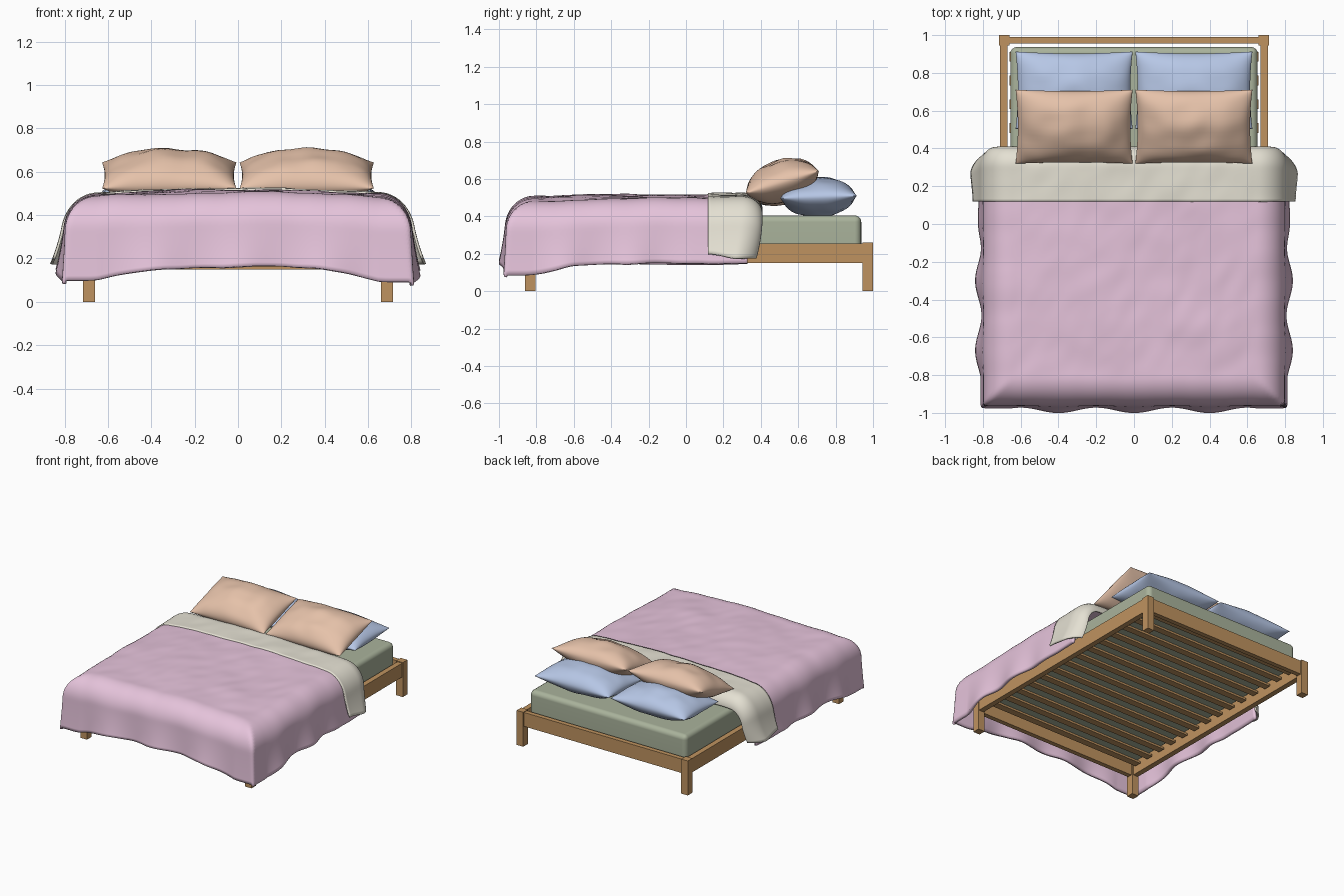
import bpy, bmesh
from math import sin, cos, pi, radians, copysign
from mathutils import Vector, Matrix, noise

cube = bpy.data.objects.get("Cube")
if cube:
    bpy.data.objects.remove(cube, do_unlink=True)


def material(name, rgb):
    m = bpy.data.materials.new(name)
    m.use_nodes = True
    m.diffuse_color = (*rgb, 1)
    m.node_tree.nodes["Principled BSDF"].inputs["Base Color"].default_value = (*rgb, 1)
    return m


WOOD = material("oak wood", (0.52, 0.29, 0.115))
GREEN = material("sage green", (0.40, 0.45, 0.33))
PINK = material("soft pink", (0.79, 0.55, 0.71))
CREAM = material("cream", (0.78, 0.75, 0.65))
PEACH = material("peach", (0.79, 0.54, 0.40))
BLUE = material("pale blue", (0.47, 0.57, 0.79))


def finish(name, bm, mat, smooth=False):
    mesh = bpy.data.meshes.new(name)
    bm.to_mesh(mesh)
    bm.free()
    mesh.materials.append(mat)
    ob = bpy.data.objects.new(name, mesh)
    bpy.context.collection.objects.link(ob)
    if smooth:
        for p in mesh.polygons:
            p.use_smooth = True
    return ob


def box(name, x, y, z, mat, smooth=False):
    """Box from three (min, max) ranges."""
    bm = bmesh.new()
    size = Vector((x[1] - x[0], y[1] - y[0], z[1] - z[0]))
    mid = Vector((sum(x), sum(y), sum(z))) / 2
    bmesh.ops.create_cube(bm, size=1, matrix=Matrix.Translation(mid) @ Matrix.Diagonal(size).to_4x4())
    return finish(name, bm, mat, smooth)


def sheet(name, nu, nv, func, mat, thickness):
    """Cloth grid: func maps u, v in 0..1 to a point; thickened inward."""
    bm = bmesh.new()
    g = [[bm.verts.new(func(i / nu, j / nv)) for j in range(nv + 1)] for i in range(nu + 1)]
    for i in range(nu):
        for j in range(nv):
            bm.faces.new((g[i][j], g[i + 1][j], g[i + 1][j + 1], g[i][j + 1]))
    ob = finish(name, bm, mat, True)
    mod = ob.modifiers.new("thickness", "SOLIDIFY")
    mod.thickness = thickness
    mod.offset = -1


def ease(x, lo, hi):
    t = min(1, max(0, (x - lo) / (hi - lo)))
    return t * t * (3 - 2 * t)


def bend(d, r):
    """Outward and downward travel of cloth rolled over an edge of radius r."""
    if d < r * pi / 2:
        return r * sin(d / r), r * (1 - cos(d / r))
    return r, r + d - r * pi / 2


# Bed frame: legs, rails and slats
for side, s in (("left", 1), ("right", -1)):
    xs = sorted((s * 0.66, s * 0.715))
    box(f"back_leg_{side}", xs, (0.945, 1.0), (0, 0.26), WOOD)
    box(f"front_leg_{side}", xs, (-0.86, -0.805), (0, 0.26), WOOD)
    box(f"side_rail_{side}", sorted((s * 0.67, s * 0.71)), (-0.81, 0.95), (0.15, 0.255), WOOD)
box("head_rail", (-0.665, 0.665), (0.955, 0.99), (0.15, 0.255), WOOD)
box("foot_rail", (-0.665, 0.665), (-0.85, -0.815), (0.15, 0.255), WOOD)
SLATS = 14
for k in range(SLATS):
    y = -0.745 + 1.63 * k / (SLATS - 1)
    box(f"slat_{k + 1}", (-0.66, 0.66), (y - 0.026, y + 0.026), (0.2, 0.215), WOOD)

# Mattress
mattress = box("mattress", (-0.655, 0.655), (-0.8, 0.937), (0.215, 0.405), GREEN, True)
mod = mattress.modifiers.new("soft_edges", "BEVEL")
mod.width = 0.035
mod.segments = 4
mattress.modifiers.new("normals", "WEIGHTED_NORMAL")

# Duvet draped over the sides and foot
CORE_X, CORE_Y = 0.645, -0.81


def top_height(x, y):
    dome = 0.02 * (1 - (x / CORE_X) ** 2) - 0.01 * ease(-y, 0.5, 0.8)
    lumps = 0.01 * noise.noise(Vector((x * 3, y * 4 + x * 2, 0.3)))
    return 0.495 + dome + lumps + 0.004 * noise.noise(Vector((x * 9, y * 8 - x * 5, 2.1)))


def duvet_point(u, v):
    a = (2 * u - 1) * (CORE_X + 0.435)
    b = CORE_Y - 0.43 + v * (0.33 - CORE_Y + 0.43)
    cx, cy = max(-CORE_X, min(CORE_X, a)), max(CORE_Y, b)
    da, db = abs(a - cx), cy - b
    z = top_height(cx, cy)
    d = (da ** 24 + db ** 24) ** (1 / 24)
    if d == 0:
        return cx, cy, z
    wx, wy = da / d, db / d
    out, drop = bend(d, 0.15)
    f = min(1.05, (drop / 0.34) ** 2)
    side_wave = 0.028 + 0.016 * cos(2 * pi * (cy + 0.3) / 0.37) * ease(-cy, -0.1, 0.2)
    foot_wave = 0.026 + 0.014 * cos(2 * pi * cx / 0.4)
    x = cx + copysign(1, a) * wx * (out + f * side_wave)
    y = cy - wy * (out + f * foot_wave)
    z -= drop + 0.045 * f * ease(abs(x), 0.35, 0.7) * ease(-y, 0.58, 0.86)
    return x, y, z


sheet("duvet", 100, 90, duvet_point, PINK, 0.02)


# Folded-back band at the head of the duvet
def fold_point(u, v):
    a = 2 * u - 1
    b = 0.118 + 0.292 * sin(v * pi / 2)
    s = max(0, min(1, (b - 0.3) / 0.11))
    inset = 0.095 * (1 - (1 - s * s) ** 0.5)
    r = 0.153 - 0.6 * inset
    core = 0.6
    cx = max(-1, min(1, a / core)) * CORE_X
    z = top_height(cx, b) + 0.007 - inset
    g = max(0, (abs(a) - core) / (1 - core))
    length = r * pi / 2 + z - r - (0.2 - 0.025 * ease(b, 0.12, 0.33))
    out, drop = bend(g * length, r)
    f = (drop / 0.32) ** 2
    x = cx + copysign(1, a) * (out + 0.065 * f)
    return x, b - 0.06 * f * (b - 0.118) / 0.292, z - drop


sheet("duvet_fold", 100, 30, fold_point, CREAM, 0.012)


# Pillows: two domed skins sharing a pinched seam
def pillow(name, centre, half, tilt, mat, seed):
    n, m = 36, 26
    bm = bmesh.new()
    turn = Matrix.Translation(centre) @ Matrix.Rotation(radians(tilt), 4, "X")
    for s in (1, -1):
        g = []
        for i in range(n + 1):
            row = []
            for j in range(m + 1):
                u, v = -cos(pi * i / n), -cos(pi * j / m)
                puff = max(0, (1 - u * u) * (1 - v * v)) ** 0.55
                x = half[0] * u * (1 - 0.04 * (1 - v * v) * u * u)
                y = half[1] * v * (1 - 0.05 * (1 - u * u) * v * v)
                crease = noise.noise(Vector((u * 2.5, v * 2, seed + s)))
                z = s * half[2] * puff * (1 + 0.12 * crease)
                row.append(bm.verts.new(turn @ Vector((x, y, z))))
            g.append(row)
        for i in range(n):
            for j in range(m):
                f = [g[i][j], g[i + 1][j], g[i + 1][j + 1], g[i][j + 1]]
                bm.faces.new(f if s > 0 else f[::-1])
    bmesh.ops.remove_doubles(bm, verts=bm.verts, dist=0.0003)
    finish(name, bm, mat, True)


for side, s in (("left", 1), ("right", -1)):
    pillow(f"back_pillow_{side}", (s * 0.317, 0.708, 0.503), (0.31, 0.205, 0.103), 2, BLUE, 3 + s)
    pillow(f"front_pillow_{side}", (s * 0.317, 0.515, 0.583), (0.31, 0.205, 0.117), 17, PEACH, 9 + s)
